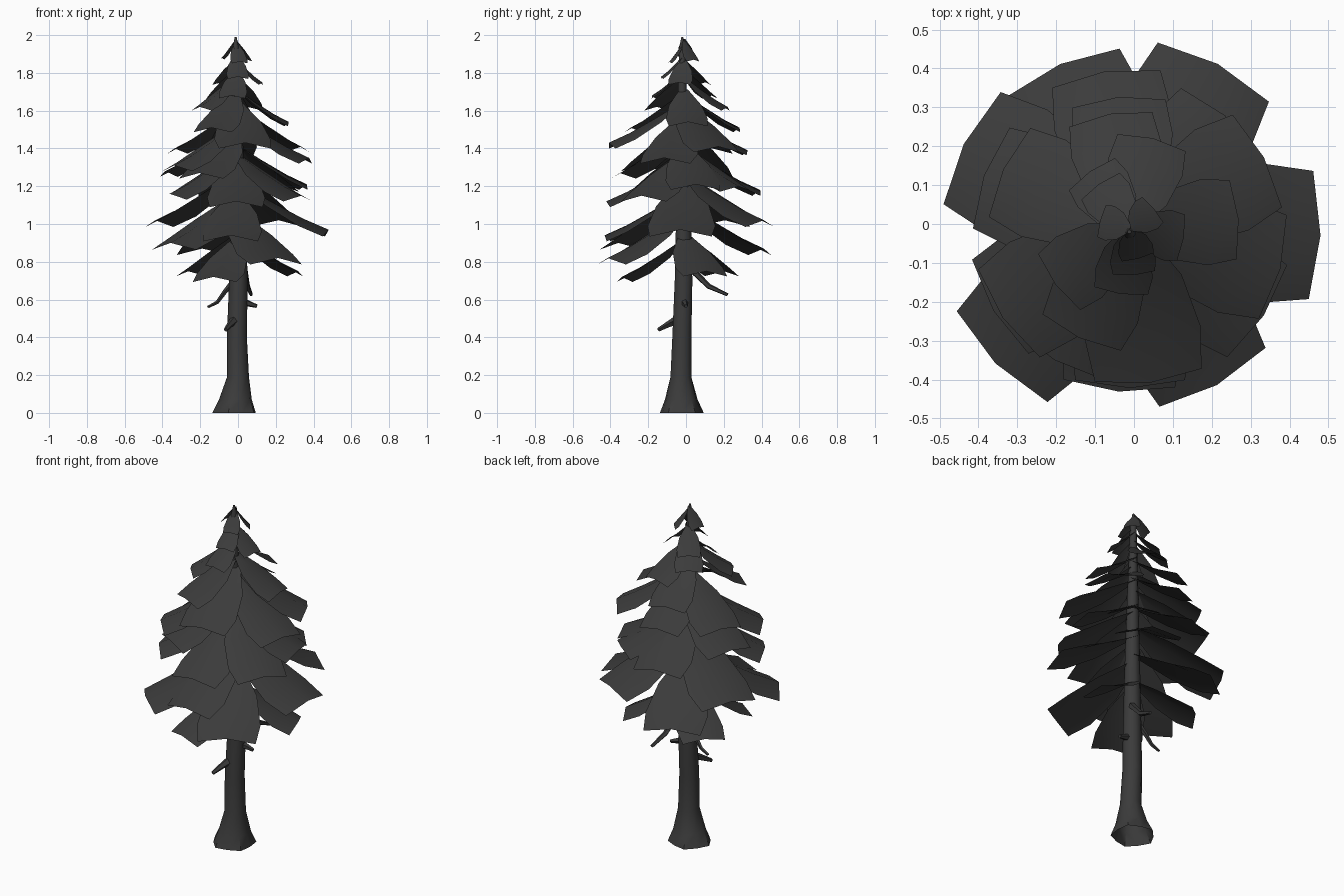
import bpy
import bmesh
from math import sin, cos, radians, pi
from mathutils import Vector

cube = bpy.data.objects.get("Cube")
if cube:
    bpy.data.objects.remove(cube)

charcoal = bpy.data.materials.new("charcoal")
charcoal.use_nodes = True
shade = (0.044, 0.044, 0.044, 1)
charcoal.diffuse_color = shade
charcoal.node_tree.nodes["Principled BSDF"].inputs["Base Color"].default_value = shade


def finish(bm, name):
    """Turn a bmesh into a shaded, coloured object."""
    mesh = bpy.data.meshes.new(name)
    bm.to_mesh(mesh)
    bm.free()
    obj = bpy.data.objects.new(name, mesh)
    bpy.context.collection.objects.link(obj)
    mesh.materials.append(charcoal)
    bpy.ops.object.select_all(action="DESELECT")
    obj.select_set(True)
    bpy.context.view_layer.objects.active = obj
    bpy.ops.object.shade_smooth_by_angle(angle=radians(50))


def skin(bm, rows, closed):
    """Join successive rows of vertices with quads."""
    for low, high in zip(rows, rows[1:]):
        count = len(low)
        for i in range(count if closed else count - 1):
            j = (i + 1) % count
            bm.faces.new((low[i], low[j], high[j], high[i]))


# Trunk: flared root lobes, slight lean, long taper, open underneath
SIDES = 10
PROFILE = [  # centre x, centre y, z, radius, root lobe size
    (-0.014, -0.022, 0, 0.115, 0.007),
    (-0.01, -0.025, 0.07, 0.087, 0.004),
    (0, -0.027, 0.19, 0.058, 0),
    (-0.006, -0.022, 0.4, 0.053, 0),
    (0.002, -0.013, 0.7, 0.049, 0),
    (0, -0.013, 1.2, 0.038, 0),
    (-0.01, -0.02, 1.7, 0.024, 0),
    (-0.012, -0.02, 1.93, 0.017, 0),
    (-0.012, -0.02, 1.99, 0.005, 0),
]
bm = bmesh.new()
rings = []
for cx, cy, z, radius, lobe in PROFILE:
    ring = []
    for i in range(SIDES):
        a = 2 * pi * i / SIDES
        r = radius - lobe * (-1) ** i
        ring.append(bm.verts.new((cx + r * cos(a), cy + r * sin(a), z)))
    rings.append(ring)
skin(bm, rings, True)
bm.faces.new(rings[-1])
finish(bm, "trunk")


# Dead twigs and broken stubs on the bare trunk
def twig(name, points, radius):
    bm = bmesh.new()
    points = [Vector(p) for p in points]
    turn = (points[-1] - points[0]).to_track_quat("Z", "Y")
    rings = []
    for k, p in enumerate(points):
        r = radius * (1 - 0.55 * k / (len(points) - 1))
        rings.append([bm.verts.new(p + turn @ Vector((r * cos(a), r * sin(a), 0)))
                      for a in (2 * pi * i / 5 for i in range(5))])
    skin(bm, rings, True)
    bm.faces.new(rings[-1])
    finish(bm, name)


twig("back_twig", [(0.03, 0.02, 0.77), (0.05, 0.12, 0.67), (0.07, 0.22, 0.625)], 0.02)
twig("right_twig", [(-0.02, 0, 0.7), (-0.07, 0.01, 0.64), (-0.11, 0.015, 0.585),
                    (-0.16, 0.02, 0.56)], 0.016)
twig("left_stub", [(0.02, -0.01, 0.59), (0.1, 0, 0.565)], 0.022)
twig("front_stub", [(-0.02, -0.05, 0.49), (-0.04, -0.09, 0.47), (-0.065, -0.145, 0.44)], 0.024)


# Boughs: drooping, ridged fans of foliage
def bough(name, angle, reach, tip_z, width):
    bm = bmesh.new()
    a = radians(angle)
    out = Vector((cos(a), sin(a), 0))
    side = Vector((-sin(a), cos(a), 0))
    top = Vector((-0.01, -0.012, tip_z))
    drop = 0.07 + 0.38 * reach
    rows = []
    for t, spread in ((0, 0.2), (0.35, 0.78), (0.72, 1), (1, 0.92)):
        half = width * spread
        row = []
        for s in (-1, 0, 1):
            along = reach * t * (1 - 0.05 * abs(s))
            height = drop * (1 - t) ** 1.15 - 0.22 * half * abs(s)
            row.append(bm.verts.new(top + out * along + side * half * s
                                    + Vector((0, 0, height))))
        rows.append(row)
    skin(bm, rows, False)
    bmesh.ops.recalc_face_normals(bm, faces=bm.faces)
    if sum(f.normal.z for f in bm.faces) < 0:
        bmesh.ops.reverse_faces(bm, faces=bm.faces)
    finish(bm, name)


# Each tier: direction in degrees, reach and tip height in hundredths
TIERS = {
    "skirt": [(250, 35, 72), (20, 35, 75), (140, 33, 75)],
    "lower": [(-2, 49, 97), (62, 48, 102), (113, 46, 87), (153, 48, 102),
              (225, 49, 90), (299, 46, 82), (266, 42, 94)],
    "middle": [(10, 38, 121), (50, 38, 120), (99, 41, 118), (160, 40, 128),
               (211, 41, 116), (240, 39, 127), (270, 41, 112), (327, 41, 115)],
    "upper": [(28, 39, 141), (95, 34, 139), (155, 36, 140), (215, 40, 131),
              (277, 40, 143), (345, 40, 135)],
    "high": [(100, 30, 151), (245, 31, 151), (5, 28, 154)],
    "crown": [(76, 24, 162), (217, 24, 162), (125, 18, 168), (262, 17, 168)],
    "top": [(350, 14, 175), (125, 14, 175), (275, 12, 178)],
    "tip": [(40, 8, 187), (165, 8, 188), (285, 8, 186)],
}
for tier, boughs in TIERS.items():
    for n, (angle, reach, height) in enumerate(boughs, 1):
        reach /= 100
        bough(f"{tier}_bough_{n}", angle, reach, height / 100, 0.02 + 0.325 * reach)
